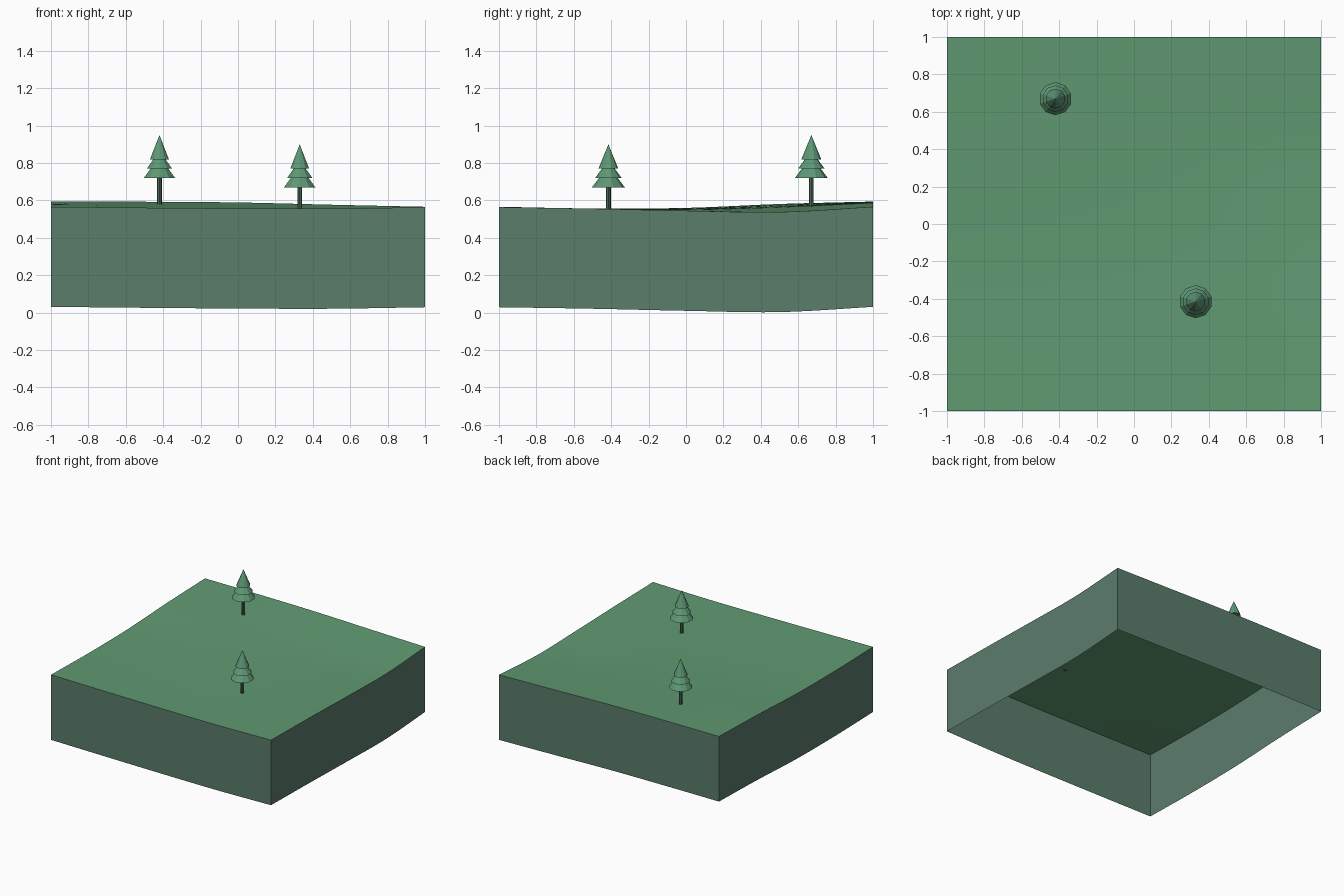
import bpy
import bmesh
import math

cube = bpy.data.objects.get("Cube")
if cube:
    bpy.data.objects.remove(cube, do_unlink=True)


def material(name, rgb):
    mat = bpy.data.materials.new(name)
    mat.use_nodes = True
    mat.diffuse_color = (*rgb, 1)
    mat.node_tree.nodes["Principled BSDF"].inputs["Base Color"].default_value = (*rgb, 1)
    return mat


GRASS = material("grass green", (0.117, 0.325, 0.168))
EARTH = material("grey green earth", (0.105, 0.205, 0.148))
NEEDLES = material("needle green", (0.112, 0.314, 0.181))
BARK = material("dark bark green", (0.065, 0.145, 0.092))


def finish(bm, name, mat):
    mesh = bpy.data.meshes.new(name)
    bm.to_mesh(mesh)
    bm.free()
    mesh.materials.append(mat)
    obj = bpy.data.objects.new(name, mesh)
    bpy.context.collection.objects.link(obj)
    return obj


def spline(heights, t):
    """Smooth height through evenly spaced samples, t from -1 to 1."""
    n = len(heights) - 1
    u = (t + 1) / 2 * n
    i = min(max(int(u), 0), n - 1)
    f = u - i
    b, c = heights[i], heights[i + 1]
    a = heights[i - 1] if i else 2 * b - c
    d = heights[i + 2] if i + 2 <= n else 2 * c - b
    return b + f / 2 * (c - a + f * (2 * a - 5 * b + 4 * c - d + f * (3 * (b - c) + d - a)))


# Edge heights of the rolling ground
FRONT = (0.566, 0.561, 0.557, 0.556, 0.564)
BACK = (0.594, 0.593, 0.589, 0.577, 0.566)
LOW_X = (0.566, 0.557, 0.560, 0.581, 0.594)
HIGH_X = (0.564, 0.556, 0.545, 0.538, 0.566)
SKIRT = 0.535
STEPS = 24


def ground(x, y):
    """Blend the four edge curves into one surface."""
    u, v = (x + 1) / 2, (y + 1) / 2
    across = (1 - u) * spline(LOW_X, y) + u * spline(HIGH_X, y)
    along = (1 - v) * spline(FRONT, x) + v * spline(BACK, x)
    corners = ((1 - v) * ((1 - u) * FRONT[0] + u * FRONT[-1])
               + v * ((1 - u) * BACK[0] + u * BACK[-1]))
    return across + along - corners


# Grass surface
bm = bmesh.new()
bmesh.ops.create_grid(bm, x_segments=STEPS, y_segments=STEPS, size=1)
for v in bm.verts:
    v.co.z = ground(v.co.x, v.co.y)
for f in bm.faces:
    f.smooth = True
finish(bm, "grass_surface", GRASS)

# Earth walls, open underneath
bm = bmesh.new()
line = [-1 + 2 * i / STEPS for i in range(STEPS)]
rim = ([(t, -1) for t in line] + [(1, t) for t in line]
       + [(-t, 1) for t in line] + [(-1, -t) for t in line])
upper = [bm.verts.new((x, y, ground(x, y))) for x, y in rim]
lower = [bm.verts.new((x, y, ground(x, y) - SKIRT)) for x, y in rim]
for i in range(len(rim)):
    j = (i + 1) % len(rim)
    bm.faces.new((lower[i], lower[j], upper[j], upper[i]))
finish(bm, "earth_walls", EARTH)


# Tiered trees
TIERS = ((0.088, 0), (0.050, 0.05), (0.071, 0.05), (0.034, 0.10), (0.053, 0.10))
TREE_TOP = 0.23
SIDES = 10


def tree(name, x, y, foliage_z):
    bm = bmesh.new()
    rings = []
    for r, z in TIERS:
        rings.append([bm.verts.new((x + r * math.sin(a), y + r * math.cos(a), foliage_z + z))
                      for a in (-math.tau * k / SIDES for k in range(SIDES))])
    tip = bm.verts.new((x, y, foliage_z + TREE_TOP))
    bm.faces.new(rings[0][::-1])
    for k in range(SIDES):
        n = (k + 1) % SIDES
        for a, b in zip(rings, rings[1:]):
            bm.faces.new((a[k], a[n], b[n], b[k]))
        bm.faces.new((rings[-1][k], rings[-1][n], tip))
    finish(bm, name + "_foliage", NEEDLES)

    base = ground(x, y) - 0.005
    bm = bmesh.new()
    bmesh.ops.create_cone(bm, cap_ends=True, segments=8, radius1=0.013, radius2=0.013,
                          depth=foliage_z - base)
    bmesh.ops.translate(bm, verts=bm.verts, vec=(x, y, (foliage_z + base) / 2))
    finish(bm, name + "_trunk", BARK)


tree("back_tree", -0.42, 0.67, 0.72)
tree("front_tree", 0.33, -0.415, 0.67)
